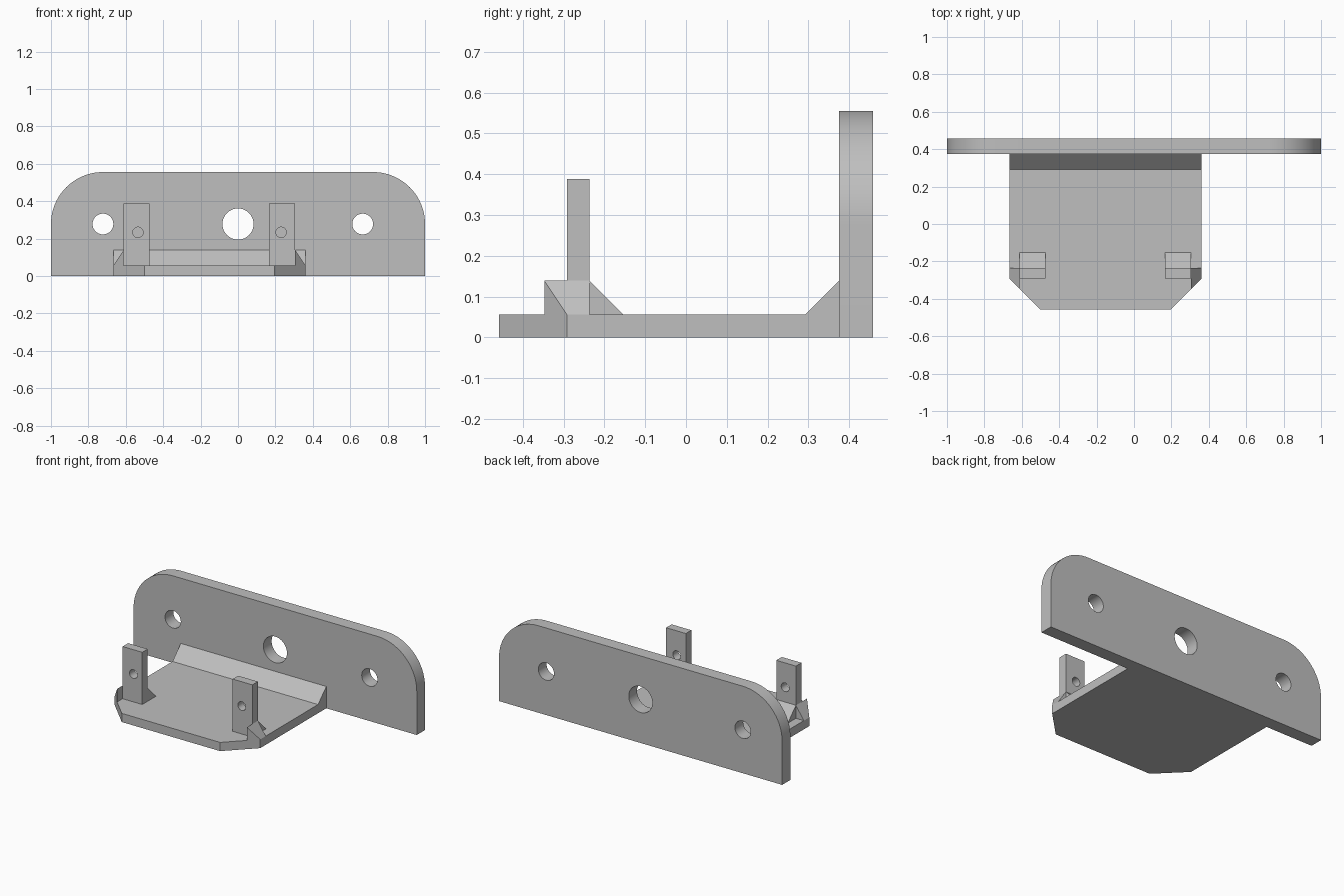
import bpy
import bmesh
from math import cos, sin, pi, radians
from mathutils import Vector

if "Cube" in bpy.data.objects:
    bpy.data.objects.remove(bpy.data.objects["Cube"], do_unlink=True)

U = 1 / 36  # design unit

grey = bpy.data.materials.new("light grey")
grey.use_nodes = True
grey.diffuse_color = (0.52, 0.52, 0.52, 1)
grey.node_tree.nodes["Principled BSDF"].inputs["Base Color"].default_value = grey.diffuse_color


def make_object(name, bm):
    bmesh.ops.recalc_face_normals(bm, faces=bm.faces)
    bmesh.ops.scale(bm, vec=(U, U, U), verts=bm.verts)
    mesh = bpy.data.meshes.new(name)
    bm.to_mesh(mesh)
    bm.free()
    mesh.materials.append(grey)
    obj = bpy.data.objects.new(name, mesh)
    bpy.context.collection.objects.link(obj)
    return obj


def prism(name, points, direction):
    """Extrude a closed outline along a direction."""
    bm = bmesh.new()
    face = bm.faces.new([bm.verts.new(p) for p in points])
    new = bmesh.ops.extrude_face_region(bm, geom=[face])["geom"]
    verts = [g for g in new if isinstance(g, bmesh.types.BMVert)]
    bmesh.ops.translate(bm, vec=Vector(direction), verts=verts)
    return make_object(name, bm)


def circle(x, y, z, r, start=0, turn=2 * pi, steps=48):
    return [(x + r * cos(start + turn * i / steps), y, z + r * sin(start + turn * i / steps))
            for i in range(steps)]


def drill(obj, x, z, r):
    """Cut a round hole through the part from front to back."""
    cutter = prism("hole_cutter", circle(x, -30, z, r), (0, 60, 0))
    cutter.hide_render = True
    mod = obj.modifiers.new("hole", "BOOLEAN")
    mod.operation = "DIFFERENCE"
    mod.solver = "EXACT"
    mod.object = cutter
    activate(obj)
    bpy.ops.object.modifier_apply(modifier=mod.name)
    bpy.data.objects.remove(cutter, do_unlink=True)


def activate(obj):
    bpy.ops.object.select_all(action="DESELECT")
    obj.select_set(True)
    bpy.context.view_layer.objects.active = obj


def smooth(obj):
    activate(obj)
    bpy.ops.object.shade_smooth_by_angle(angle=radians(30))


# Back plate with rounded top corners and three holes
front, back = 13.5, 16.5
outline = [(-36, front, 0), (36, front, 0)]
outline += circle(26, front, 10, 10, 0, pi / 2, 20) + [(26, front, 20)]
outline += circle(-26, front, 10, 10, pi / 2, pi / 2, 20) + [(-36, front, 10)]
plate = prism("back_plate", outline, (0, back - front, 0))
for x, r in ((-26, 2), (0, 3), (24, 2)):
    drill(plate, x, 10, r)
smooth(plate)

# Tray base with two clipped front corners
left, right = -24, 13
prism("tray_base", [(left, front, 0), (left, -10.5, 0), (left + 6, -16.5, 0),
                    (right - 6, -16.5, 0), (right, -10.5, 0), (right, front, 0)], (0, 0, 2))

# Sloped brace along the foot of the back plate
prism("back_brace", [(left, front, 2), (left, front - 3, 2), (left, front, 5)],
      (right - left, 0, 0))

# Two drilled posts, each with a rear gusset and an outer gusset
for side, edge, sign, hole in (("right", left, -1, -19.25), ("left", right, 1, 8.3)):
    outer = edge - 2 * sign
    inner = outer - 5 * sign
    post = prism(side + "_post", [(inner, -10.5, 2), (outer, -10.5, 2),
                                  (outer, -10.5, 14), (inner, -10.5, 14)], (0, 2, 0))
    drill(post, hole, 8.4, 1)
    smooth(post)
    prism(side + "_rear_gusset", [(inner, -8.5, 2), (inner, -5.5, 2), (inner, -8.5, 5)],
          (outer - inner, 0, 0))

    # The outer gusset follows the clipped corner
    bm = bmesh.new()
    for p in ((outer, -12.5, 2), (outer, -8.5, 2), (edge, -10.5, 2),
              (edge, -8.5, 2), (outer, -12.5, 5), (outer, -8.5, 5)):
        bm.verts.new(p)
    bmesh.ops.convex_hull(bm, input=bm.verts)
    bmesh.ops.dissolve_limit(bm, angle_limit=radians(1), verts=bm.verts, edges=bm.edges)
    make_object(side + "_outer_gusset", bm)
